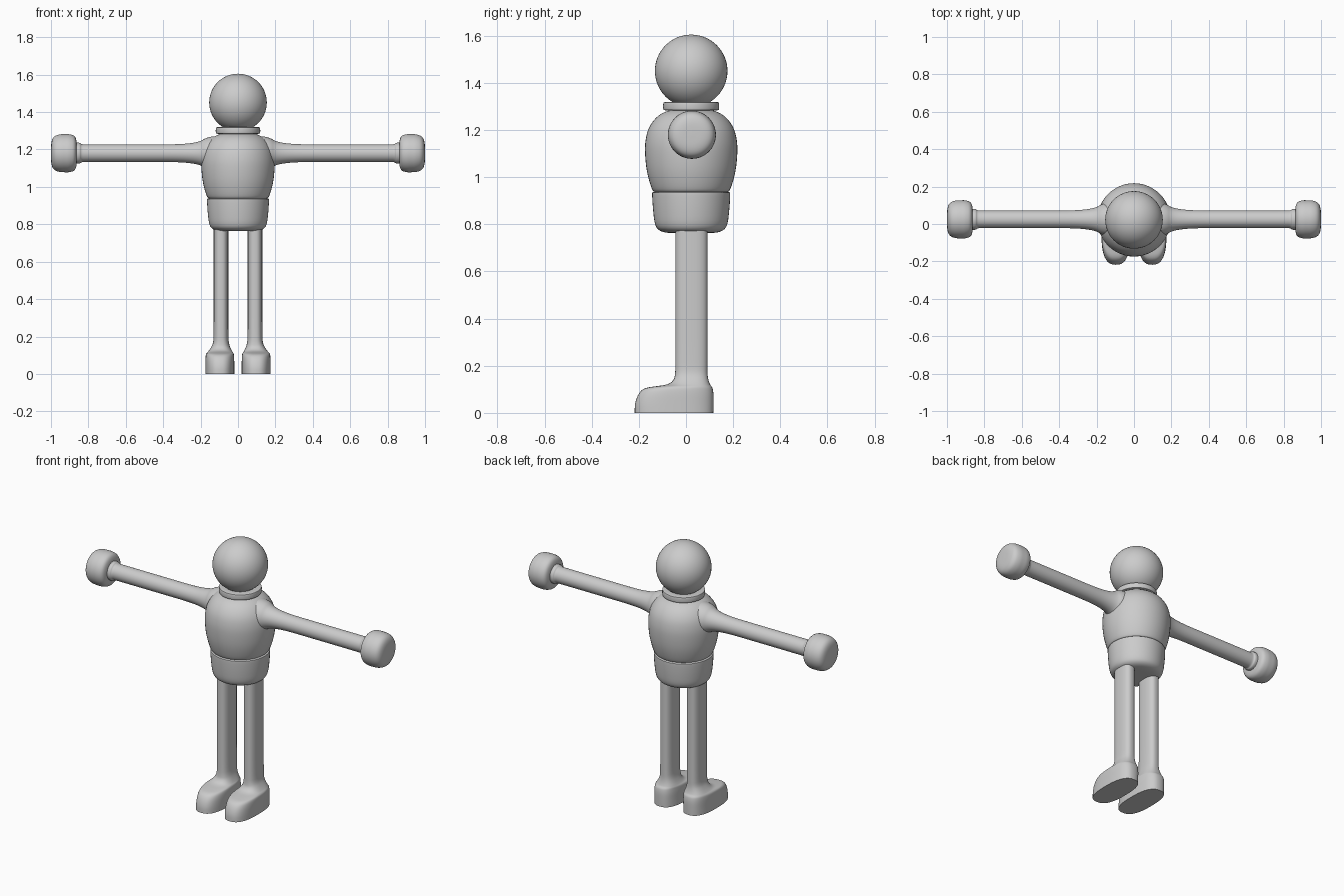
import bpy, bmesh
from math import cos, sin, tau, radians, copysign

if "Cube" in bpy.data.objects:
    bpy.data.objects.remove(bpy.data.objects["Cube"])

CY = 0.022      # depth of the body axis
ARM_Z = 1.18


def soften(pts, passes=2):
    """Corner cutting, so that a few points give a rounded profile."""
    for _ in range(passes):
        out = [pts[0]]
        for a, b in zip(pts, pts[1:]):
            out.append(tuple(p * 0.75 + q * 0.25 for p, q in zip(a, b)))
            out.append(tuple(p * 0.25 + q * 0.75 for p, q in zip(a, b)))
        pts = out + [pts[-1]]
    return pts


def loft(name, sections, place=lambda x, y, z: (x, y, z), sides=48):
    """Skin stacked sections (height, cx, cy, rx, ry, exponent)."""
    bm = bmesh.new()
    rings = []
    for h, cx, cy, rx, ry, n in sections:
        ring = []
        for i in range(sides):
            c, s = cos(tau * i / sides), sin(tau * i / sides)
            x = cx + rx * copysign(abs(c) ** (2 / n), c)
            y = cy + ry * copysign(abs(s) ** (2 / n), s)
            ring.append(bm.verts.new(place(x, y, h)))
        rings.append(ring)
    for a, b in zip(rings, rings[1:]):
        for i in range(sides):
            j = (i + 1) % sides
            bm.faces.new((a[i], a[j], b[j], b[i]))
    bm.faces.new(rings[0])
    bm.faces.new(rings[-1])
    bmesh.ops.recalc_face_normals(bm, faces=bm.faces)
    me = bpy.data.meshes.new(name)
    bm.to_mesh(me)
    bm.free()
    ob = bpy.data.objects.new(name, me)
    bpy.context.collection.objects.link(ob)
    smooth(ob)
    return ob


def smooth(ob):
    bpy.ops.object.select_all(action='DESELECT')
    ob.select_set(True)
    bpy.context.view_layer.objects.active = ob
    bpy.ops.object.shade_smooth_by_angle(angle=radians(40))


def lathe(name, profile, place=lambda x, y, z: (x, y + CY, z)):
    return loft(name, [(h, 0, 0, r, r, 2) for h, r in soften(profile)], place)


# Head
bpy.ops.mesh.primitive_uv_sphere_add(segments=48, ring_count=32, radius=0.154,
                                     location=(0, CY, 1.451))
head = bpy.context.object
head.name = "head"
smooth(head)

# Neck ring, torso and pelvis
lathe("neck_ring", [(1.283, 0.06), (1.283, 0.116), (1.29, 0.119),
                    (1.312, 0.119), (1.32, 0.116), (1.32, 0.06)])
lathe("torso", [(0.935, 0.10), (0.935, 0.155), (0.95, 0.168), (1.02, 0.188),
                (1.09, 0.196), (1.15, 0.196), (1.21, 0.182), (1.26, 0.145),
                (1.285, 0.095), (1.287, 0.05)])
lathe("pelvis", [(0.763, 0.04), (0.763, 0.10), (0.772, 0.135), (0.795, 0.154),
                 (0.86, 0.162), (0.925, 0.166), (0.94, 0.165), (0.94, 0.10)])

# Arms with flared shoulders, wrist flanges and round hands
for side, label in ((-1, "right"), (1, "left")):
    def sideways(x, y, z, s=side):
        return (s * z, x + CY + 0.003, y + ARM_Z)

    lathe(label + "_arm", [(0.10, 0.09), (0.14, 0.09), (0.175, 0.08),
                           (0.20, 0.064), (0.25, 0.053), (0.33, 0.047),
                           (0.50, 0.047), (0.82, 0.047), (0.838, 0.048),
                           (0.845, 0.056), (0.862, 0.056), (0.88, 0.056)],
          sideways)
    lathe(label + "_hand", [(0.862, 0.03), (0.862, 0.065), (0.872, 0.093),
                            (0.90, 0.102), (0.925, 0.102), (0.955, 0.101),
                            (0.985, 0.09), (0.999, 0.06), (1.0, 0.005)],
          sideways)

# Legs growing out of long-toed feet: height, toe y, heel y, half width, centre x
LEG = [(0.0, -0.218, 0.116, 0.077, 0.097), (0.04, -0.217, 0.117, 0.077, 0.097),
       (0.08, -0.203, 0.117, 0.077, 0.097), (0.105, -0.18, 0.113, 0.075, 0.097),
       (0.113, -0.13, 0.108, 0.071, 0.096), (0.120, -0.075, 0.102, 0.064, 0.095),
       (0.140, -0.051, 0.095, 0.052, 0.093), (0.165, -0.046, 0.091, 0.042, 0.091),
       (0.20, -0.045, 0.091, 0.039, 0.091), (0.50, -0.045, 0.091, 0.039, 0.091),
       (0.80, -0.045, 0.091, 0.039, 0.091)]
for side, label in ((-1, "right"), (1, "left")):
    loft(label + "_leg_and_foot",
         [(z, side * cx, (toe + heel) / 2, w, (heel - toe) / 2, 2.6)
          for z, toe, heel, w, cx in soften(LEG)])
